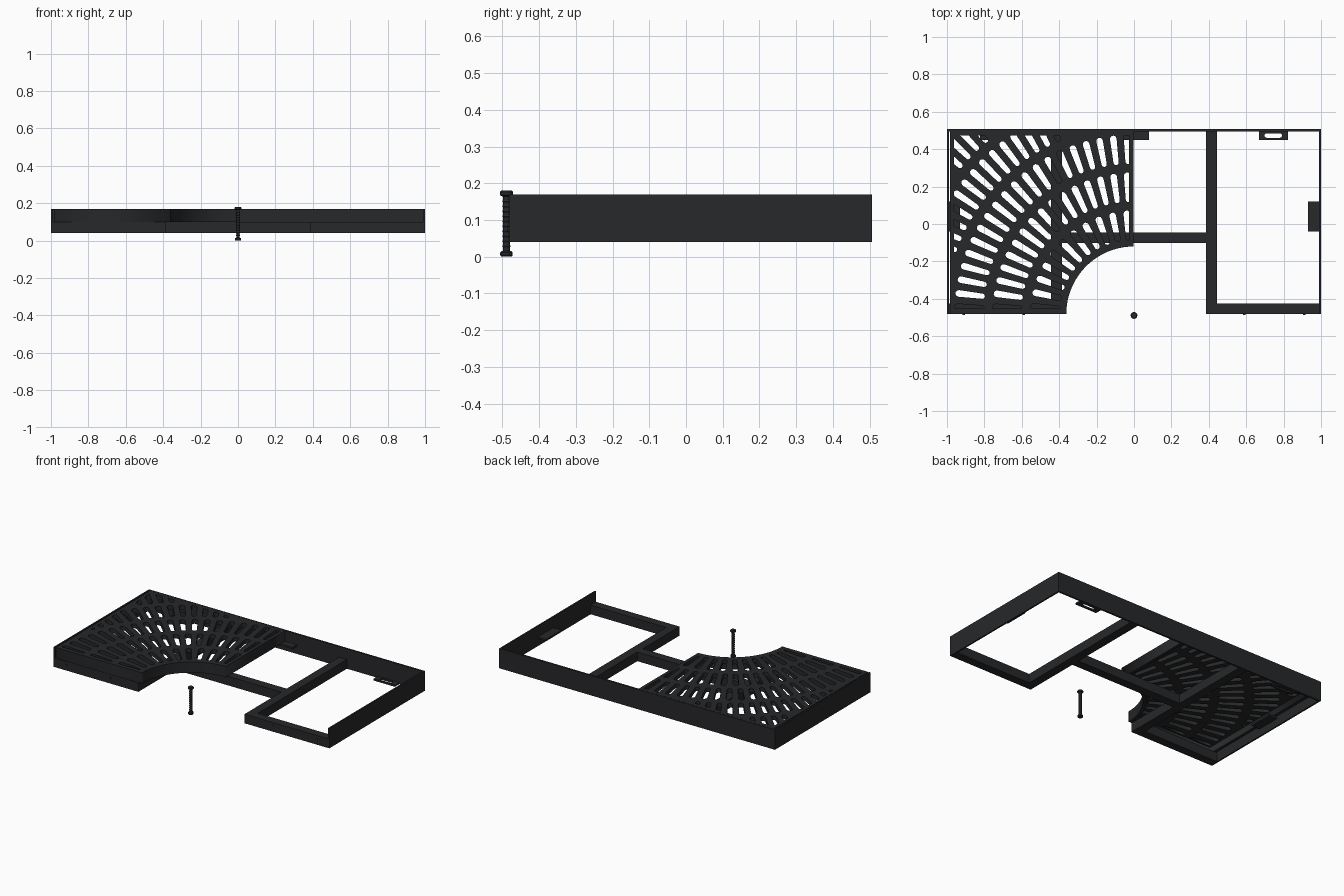
import bpy, bmesh, math
from math import sin, cos, pi

if "Cube" in bpy.data.objects:
    bpy.data.objects.remove(bpy.data.objects["Cube"])

mat = bpy.data.materials.new("dark_iron")
mat.diffuse_color = (0.02, 0.021, 0.023, 1)
mat.use_nodes = True
mat.node_tree.nodes["Principled BSDF"].inputs["Base Color"].default_value = mat.diffuse_color
CX, CY = 0.0, -0.482            # centre of the tree opening


def finish(ob, smooth=False):
    ob.data.materials.append(mat)
    if smooth:
        bpy.context.view_layer.objects.active = ob
        ob.select_set(True)
        bpy.ops.object.shade_smooth_by_angle()
        ob.select_set(False)
    return ob


def box(name, x0, x1, y0, y1, z0, z1):
    bm = bmesh.new()
    bmesh.ops.create_cube(bm, size=1)
    for v in bm.verts:
        v.co = ((x0 + x1) / 2 + v.co.x * (x1 - x0),
                (y0 + y1) / 2 + v.co.y * (y1 - y0),
                (z0 + z1) / 2 + v.co.z * (z1 - z0))
    me = bpy.data.meshes.new(name)
    bm.to_mesh(me)
    bm.free()
    ob = bpy.data.objects.new(name, me)
    bpy.context.collection.objects.link(ob)
    return finish(ob)


def plate(name, loops, z0, z1):
    """Extruded flat outline; inner loops become holes."""
    cu = bpy.data.curves.new(name, 'CURVE')
    cu.dimensions = '2D'
    cu.fill_mode = 'BOTH'
    cu.extrude = (z1 - z0) / 2
    for pts in loops:
        s = cu.splines.new('POLY')
        s.points.add(len(pts) - 1)
        for p, (x, y) in zip(s.points, pts):
            p.co = (x, y, 0, 1)
        s.use_cyclic_u = True
    ob = bpy.data.objects.new(name, cu)
    ob.location.z = (z0 + z1) / 2
    bpy.context.collection.objects.link(ob)
    bpy.context.view_layer.objects.active = ob
    ob.select_set(True)
    bpy.ops.object.convert(target='MESH')
    ob = bpy.context.view_layer.objects.active
    ob.select_set(False)
    return finish(ob)


def pill(x0, y0, x1, y1, r0, r1, n=5):
    """Rounded slot from one end point to the other."""
    a = math.atan2(y1 - y0, x1 - x0)
    pts = [(x1 + r1 * cos(a - pi / 2 + pi * i / n), y1 + r1 * sin(a - pi / 2 + pi * i / n)) for i in range(n + 1)]
    pts += [(x0 + r0 * cos(a + pi / 2 + pi * i / n), y0 + r0 * sin(a + pi / 2 + pi * i / n)) for i in range(n + 1)]
    return pts


def clip(pts, axis, lim, sign):
    out = []
    for i, p in enumerate(pts):
        q = pts[i - 1]
        dp, dq = sign * (p[axis] - lim), sign * (q[axis] - lim)
        if (dp > 0) != (dq > 0):
            t = dq / (dq - dp)
            out.append((q[0] + t * (p[0] - q[0]), q[1] + t * (p[1] - q[1])))
        if dp > 0:
            out.append(p)
    return out


def area(pts):
    return abs(sum(pts[i - 1][0] * p[1] - p[0] * pts[i - 1][1] for i, p in enumerate(pts))) / 2


def quarter(inset, radius, n=32):
    """Grate panel outline with its quarter-circle opening."""
    l, r, b, t = -0.984 + inset, -0.004 - inset, -0.48 + inset, 0.494 - inset
    a0 = math.asin((b - CY) / radius)
    a1 = math.acos((r - CX) / radius)
    arc = [(CX + radius * cos(a), CY + radius * sin(a))
           for a in (pi - a0 + (a1 - pi + a0) * i / n for i in range(n + 1))]
    return [(r, t), (l, t), (l, b)] + arc


# Perimeter walls
box("back_wall", -1, 1, 0.495, 0.507, 0.04, 0.17)
for s, side in ((-1, "left"), (1, "right")):
    def mbox(name, x0, x1, *rest):
        a, b = sorted((s * x0, s * x1))
        return box(side + name, a, b, *rest)
    mbox("_wall", 0.99, 1, -0.482, 0.507, 0.04, 0.17)
    # Support bars and side ledge
    mbox("_front_bar", 0.385, 0.99, -0.482, -0.426, 0.04, 0.10)
    mbox("_cross_bar", 0.385, 0.443, -0.426, 0.495, 0.04, 0.10)
    mbox("_side_ledge", 0.93, 0.99, -0.04, 0.12, 0.088, 0.10)
    # Slotted anchor tab
    x = 0.745 * s
    plate(side + "_anchor_tab",
          [[(x - .078, .45), (x + .078, .45), (x + .078, .496), (x - .078, .496)],
           pill(x - .035, .473, x + .035, .473, .012, .012)], 0.04, 0.051)
    # Fixing studs on the front bar
    for d in (0.59, 0.91):
        bpy.ops.mesh.primitive_cylinder_add(vertices=12, radius=0.007, depth=0.006,
                                            location=(s * d, -0.483, 0.075), rotation=(pi / 2, 0, 0))
        bpy.context.object.name = side + "_stud"
        finish(bpy.context.object, True)
box("middle_bar", -0.385, 0.385, -0.102, -0.045, 0.04, 0.10)
box("back_ledge", -0.08, 0.08, 0.45, 0.495, 0.088, 0.10)

# Grate: radial slots in concentric rings, clipped to the border
slots = []
for k in range(5):
    ra, rb = 0.395 + 0.203 * k, 0.553 + 0.203 * k
    n = round((ra + rb) / 2 * pi / 2 / 0.068)
    for i in range(n):
        a = pi / 2 + (i + 0.5) / n * pi / 2
        w = 0.0155
        p = pill(CX + (ra + w) * cos(a), CY + (ra + w) * sin(a),
                 CX + (rb - w) * cos(a), CY + (rb - w) * sin(a), w * 0.9, w * 1.15)
        for axis, lim, sign in ((0, -0.962, 1), (0, -0.026, -1), (1, -0.452, 1), (1, 0.472, -1)):
            p = clip(p, axis, lim, sign)
        if len(p) > 2 and area(p) > 0.0003:
            slots.append(p)
plate("grate", [quarter(0, 0.362)] + slots, 0.142, 0.17)
plate("grate_skirt", [quarter(0, 0.362), quarter(0.018, 0.382)], 0.10, 0.143)

# Loose bolt: lathed profile with thread ridges on the shank
prof = [(0, 0), (0.014, 0), (0.017, 0.004), (0.017, 0.011), (0.014, 0.015), (0.009, 0.016)]
for i in range(10):
    z = 0.025 + i * 0.0135
    prof += [(0.009, z), (0.0115, z + 0.004), (0.009, z + 0.008)]
prof += [(0.009, 0.164), (0.014, 0.165), (0.018, 0.168), (0.018, 0.176), (0.014, 0.18), (0, 0.18)]
bm = bmesh.new()
vs = [bm.verts.new((r, 0, z)) for r, z in prof]
es = [bm.edges.new(e) for e in zip(vs, vs[1:])]
bmesh.ops.spin(bm, geom=vs + es, cent=(0, 0, 0), axis=(0, 0, 1), angle=2 * pi, steps=20)
bmesh.ops.remove_doubles(bm, verts=bm.verts, dist=1e-5)
bmesh.ops.recalc_face_normals(bm, faces=bm.faces)
me = bpy.data.meshes.new("bolt")
bm.to_mesh(me)
bm.free()
bolt = bpy.data.objects.new("bolt", me)
bolt.location = (0, -0.489, 0)
bpy.context.collection.objects.link(bolt)
finish(bolt, True)
